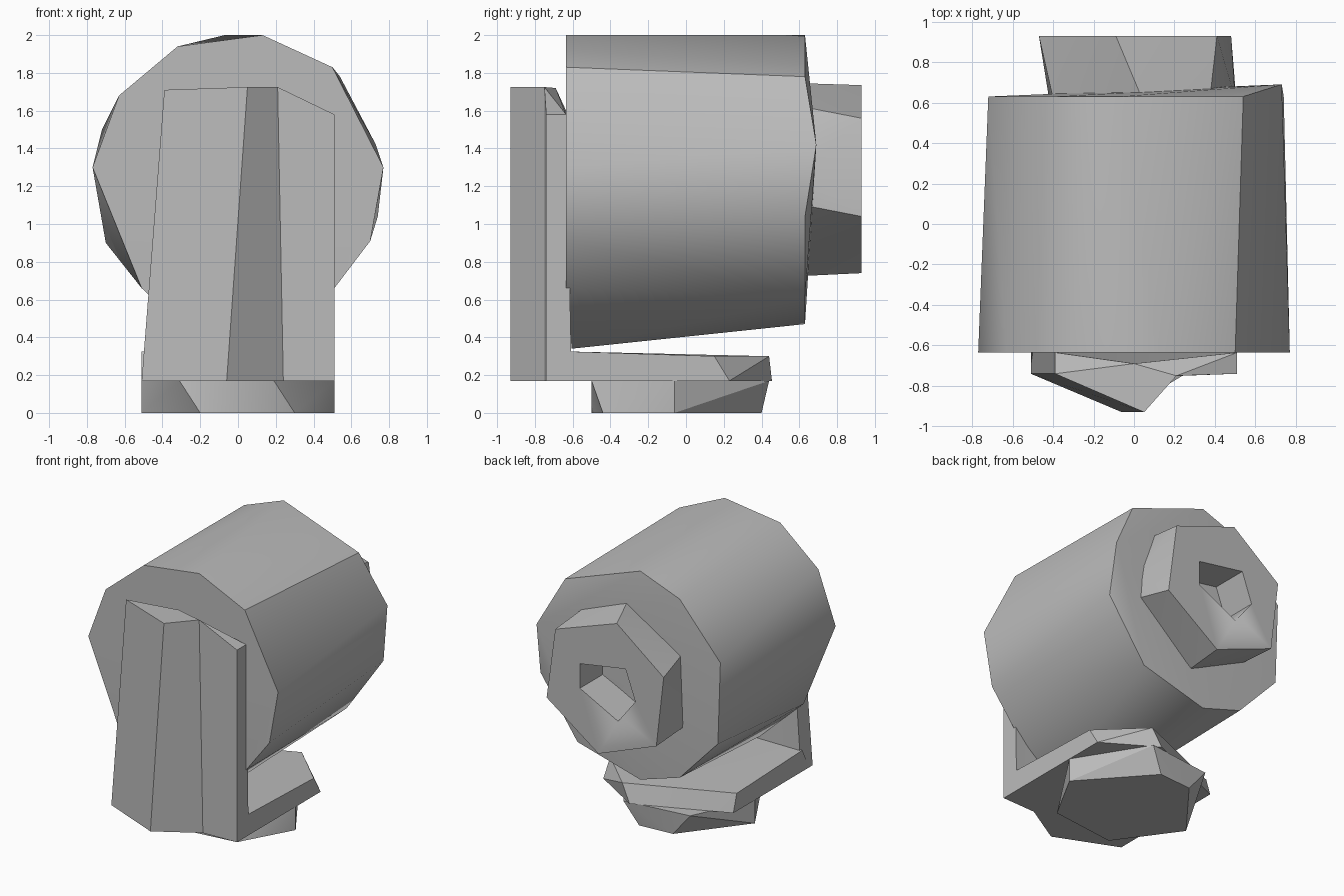
import bpy, bmesh, math

if "Cube" in bpy.data.objects:
    bpy.data.objects.remove(bpy.data.objects["Cube"], do_unlink=True)

grey = bpy.data.materials.new("plain_grey")
grey.use_nodes = True
grey.diffuse_color = (0.5, 0.5, 0.5, 1)
grey.node_tree.nodes["Principled BSDF"].inputs["Base Color"].default_value = (0.5, 0.5, 0.5, 1)


def finish(name, bm, angle=30):
    bmesh.ops.recalc_face_normals(bm, faces=bm.faces)
    mesh = bpy.data.meshes.new(name)
    bm.to_mesh(mesh)
    bm.free()
    mesh.materials.append(grey)
    obj = bpy.data.objects.new(name, mesh)
    bpy.context.collection.objects.link(obj)
    bpy.ops.object.select_all(action="DESELECT")
    obj.select_set(True)
    bpy.context.view_layer.objects.active = obj
    bpy.ops.object.shade_smooth_by_angle(angle=math.radians(angle))
    return obj


def hull(name, points, angle=30):
    """Faceted convex solid around a set of points."""
    bm = bmesh.new()
    for p in points:
        bm.verts.new(p)
    bmesh.ops.convex_hull(bm, input=bm.verts)
    bmesh.ops.dissolve_limit(bm, angle_limit=0.01, verts=bm.verts, edges=bm.edges)
    return finish(name, bm, angle)


def loft(name, low, high):
    """Solid between two rings with the same number of points."""
    bm = bmesh.new()
    a = [bm.verts.new(p) for p in low]
    b = [bm.verts.new(p) for p in high]
    n = len(a)
    for i in range(n):
        j = (i + 1) % n
        bm.faces.new((a[i], a[j], b[j], b[i]))
    bm.faces.new(a)
    bm.faces.new(b)
    bmesh.ops.triangulate(bm, faces=[f for f in bm.faces if len(f.verts) > 4])
    return finish(name, bm)


def at_y(ring, y):
    return [(x, y, z) for x, z in ring]


def at_z(ring, z):
    return [(x, y, z) for x, y in ring]


# Barrel-shaped housing
front = [(-.77, 1.3), (-.63, 1.68), (-.32, 1.94), (.13, 2), (.5, 1.83),
         (.77, 1.3), (.7, .91), (.51, .66), (-.51, .66)]
back = [(-.07, 2), (.54, 1.78), (.74, 1.04), (.44, .61), (-.07, .47),
        (-.39, .57), (-.7, .9), (-.72, 1.5), (-.39, 1.88)]
hull("housing", at_y(front, -.635) + at_y([(-.17, .34), (.17, .34)], -.605)
     + at_y(back, .63) + [(.73, .69, 1.42)], 36)

# Rear collar with a recessed socket
root = [(.375, 1.62), (.04, 1.745), (-.4, 1.47), (-.42, .95), (.045, .725),
        (.505, 1.1), (.5, 1.285)]
rim = [(.41, 1.56), (-.09, 1.735), (-.47, 1.44), (-.41, .92), (.06, .74), (.48, 1.04)]
hole = [(.21, 1.36), (-.16, 1.42), (-.24, 1.2), (-.1, 1.02), (.21, 1.18)]
collar = hull("rear_collar", at_y(root, .62) + at_y(rim, .93))
cutter = hull("socket_cutter", at_y(hole, .66) + at_y(hole, 1))
cutter.hide_render = True
bpy.context.view_layer.objects.active = collar
cut = collar.modifiers.new("socket", "BOOLEAN")
cut.object = cutter
cut.solver = "EXACT"
bpy.ops.object.modifier_apply(modifier=cut.name)
bpy.data.objects.remove(cutter, do_unlink=True)

# Upright bracket plate with a ridged front
plate_low = [(-.51, -.74), (-.06, -.93), (.24, -.75), (.51, -.74),
             (.51, -.605), (0, -.605), (-.51, -.605)]
plate_high = [(-.39, -.74, 1.71), (.05, -.93, 1.725), (.21, -.75, 1.725), (.51, -.74, 1.58),
              (.51, -.635, 1.58), (0, -.69, 1.72), (-.39, -.635, 1.6)]
loft("bracket_plate", at_z(plate_low, .17), plate_high)

# Bracket foot reaching under the housing
foot_low = [(-.51, -.7), (.51, -.7), (.51, .23), (.14, .455), (-.51, .18)]
foot_high = [(.51, .15), (.21, .44), (-.51, .14)]
hull("bracket_foot", at_z(foot_low, .17) + at_z(foot_high, .3)
     + [(.51, -.62, .325), (-.51, -.62, .325)])

# Six-sided base
base_low = [(.51, -.06), (.1, .4), (-.16, .38), (-.51, -.07), (-.2, -.5), (.3, -.44)]
base_high = [(.51, -.06), (.2, .44), (-.3, .38), (-.51, -.07), (-.31, -.47), (.19, -.5)]
hull("base", at_z(base_low, 0) + at_z(base_high, .17))
